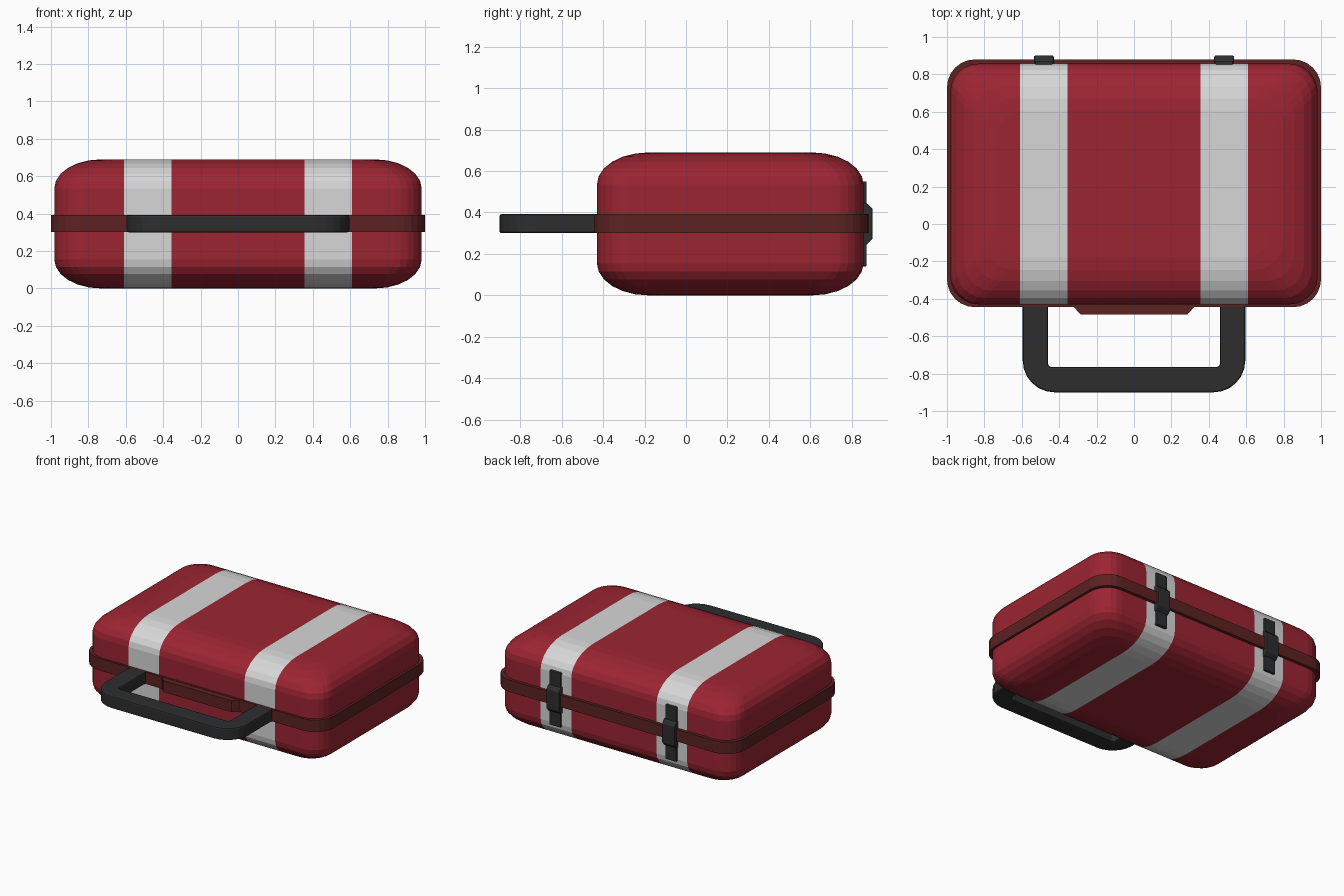
import bpy, bmesh, math
from mathutils import Vector

if "Cube" in bpy.data.objects:
    bpy.data.objects.remove(bpy.data.objects["Cube"])


def material(name, rgb):
    m = bpy.data.materials.new(name)
    m.diffuse_color = (*rgb, 1)
    m.use_nodes = True
    m.node_tree.nodes["Principled BSDF"].inputs["Base Color"].default_value = m.diffuse_color
    return m


RED = material("case red", (0.33, 0.018, 0.032))
WHITE = material("stripe white", (0.68, 0.68, 0.68))
BROWN = material("band brown", (0.11, 0.016, 0.016))
BLACK = material("handle black", (0.026, 0.027, 0.028))


def finish(bm, name, mats, bevel=0):
    bmesh.ops.recalc_face_normals(bm, faces=bm.faces)
    me = bpy.data.meshes.new(name)
    bm.to_mesh(me)
    bm.free()
    for m in mats:
        me.materials.append(m)
    ob = bpy.data.objects.new(name, me)
    bpy.context.collection.objects.link(ob)
    if bevel:
        b = ob.modifiers.new("edge bevel", 'BEVEL')
        b.width, b.segments, b.limit_method = bevel, 2, 'ANGLE'
        b.angle_limit = math.radians(40)
    return ob


def arc(cx, cy, r, start, end, n=6):
    return [(cx + r * math.cos(math.radians(start + (end - start) * i / n)),
             cy + r * math.sin(math.radians(start + (end - start) * i / n)))
            for i in range(n + 1)]


def rounded_rect(hx, y0, y1, r):
    pts = []
    for k, (cx, cy) in enumerate([(hx - r, y1 - r), (r - hx, y1 - r),
                                  (r - hx, y0 + r), (hx - r, y0 + r)]):
        pts += arc(cx, cy, r, 90 * k, 90 * k + 90)
    return pts


def loft(rings):
    """Skin a list of equal-length 3D rings and cap both ends."""
    bm = bmesh.new()
    vs = [[bm.verts.new(p) for p in ring] for ring in rings]
    n = len(vs[0])
    for a, b in zip(vs, vs[1:]):
        for i in range(n):
            bm.faces.new((a[i], a[(i + 1) % n], b[(i + 1) % n], b[i]))
    bm.faces.new(vs[0][::-1])
    bm.faces.new(vs[-1])
    return bm


def prism(outline, z0, z1):
    return loft([[(x, y, z) for x, y in outline] for z in (z0, z1)])


# Case body: rounded rectangle rings following an elliptical edge profile
H, A, B = 0.69, 0.25, 0.155
profile = [(A * (1 - math.sin(t)), B * (1 - math.cos(t)))
           for t in (math.radians(15 * i) for i in range(7))]
profile += [(d, H - z) for d, z in reversed(profile)]
bm = loft([[(x, y, z) for x, y in rounded_rect(0.982 - d, -0.43 + d, 0.857 - d, 0.15)]
           for d, z in profile])

# Stripes: cut the body and colour the faces between the cuts
for x in (-0.61, -0.355, 0.355, 0.61):
    bmesh.ops.bisect_plane(bm, geom=bm.verts[:] + bm.edges[:] + bm.faces[:],
                           plane_co=(x, 0, 0), plane_no=(1, 0, 0))
for f in bm.faces:
    f.material_index = int(0.355 < abs(f.calc_center_median().x) < 0.61)
finish(bm, "case_body", [RED, WHITE])

# Band around the seam and the raised pad at the front
finish(prism(rounded_rect(1.0, -0.445, 0.88, 0.15), 0.302, 0.392), "seam_band", [BROWN])
finish(prism([(-0.325, -0.44), (-0.285, -0.485), (0.285, -0.485), (0.325, -0.44)],
             0.304, 0.390), "front_pad", [BROWN])

# Carrying handle: U-shaped outline, outer then inner edge
outer = arc(-0.425, -0.73, 0.17, 180, 270) + arc(0.425, -0.73, 0.17, 270, 360)
inner = arc(0.44, -0.745, 0.02, 360, 270, 3) + arc(-0.44, -0.745, 0.02, 270, 180, 3)
outline = [(-0.595, -0.435)] + outer + [(0.595, -0.435), (0.46, -0.435)] \
    + inner + [(-0.46, -0.435)]
finish(prism(outline, 0.300, 0.392), "carrying_handle", [BLACK], 0.01)

# Latches at the back: a flat plate and a chamfered clasp
for side, s in (("left", -1), ("right", 1)):
    cx = 0.482 * s
    for part, half, shape in (
            ("plate", 0.047, [(0.84, 0.14), (0.872, 0.14), (0.872, 0.55), (0.84, 0.55)]),
            ("clasp", 0.053, [(0.84, 0.245), (0.872, 0.245), (0.90, 0.272),
                              (0.90, 0.418), (0.872, 0.445), (0.84, 0.445)])):
        bm = loft([[(x, y, z) for y, z in shape] for x in (cx - half, cx + half)])
        finish(bm, f"latch_{part}_{side}", [BLACK], 0.006)
